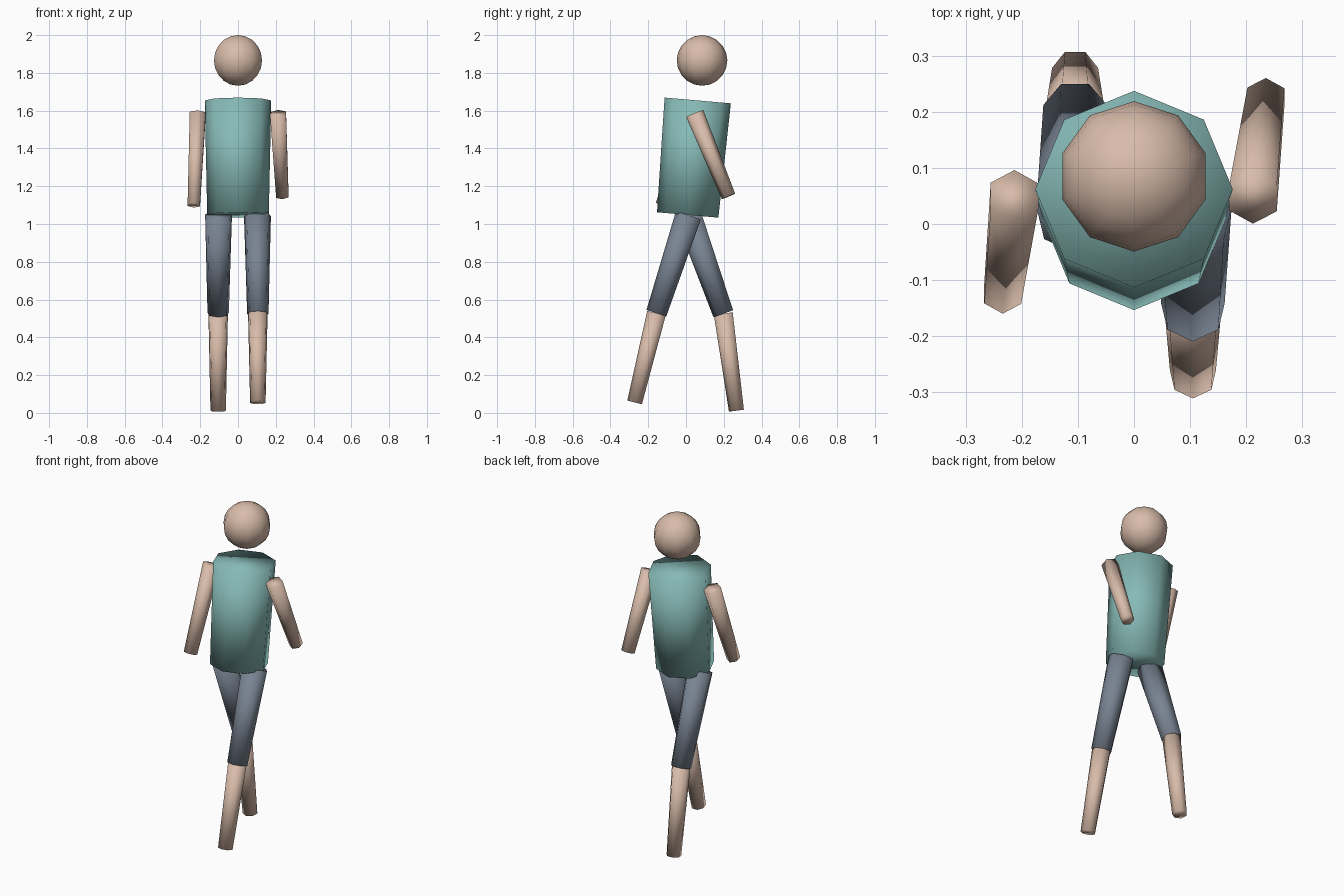
import bpy
import bmesh
from math import pi
from mathutils import Matrix, Vector

default_cube = bpy.data.objects.get("Cube")
if default_cube:
    bpy.data.objects.remove(default_cube, do_unlink=True)


def make_material(name, colour):
    mat = bpy.data.materials.new(name)
    mat.use_nodes = True
    mat.diffuse_color = (*colour, 1)
    mat.node_tree.nodes["Principled BSDF"].inputs["Base Color"].default_value = (*colour, 1)
    return mat


skin = make_material("skin", (0.69, 0.50, 0.40))
shirt = make_material("teal_shirt", (0.24, 0.49, 0.47))
trousers = make_material("slate_trousers", (0.19, 0.23, 0.29))


def add_object(name, bm, mat):
    for face in bm.faces:
        face.smooth = True
    mesh = bpy.data.meshes.new(name)
    bm.to_mesh(mesh)
    bm.free()
    mesh.materials.append(mat)
    obj = bpy.data.objects.new(name, mesh)
    bpy.context.collection.objects.link(obj)
    return obj


def tapered_part(name, top, bottom, top_radius, bottom_radius, sides, mat):
    """Closed tapered cylinder between two points, one corner facing the front."""
    top, bottom = Vector(top), Vector(bottom)
    axis = top - bottom
    up = axis.normalized()
    back = up.cross(Vector((1, 0, 0))).normalized()
    side = back.cross(up)
    frame = Matrix((side, back, up)).transposed().to_4x4()
    frame = Matrix.Translation((top + bottom) / 2) @ frame @ Matrix.Rotation(pi, 4, "Z")
    bm = bmesh.new()
    bmesh.ops.create_cone(bm, cap_ends=True, segments=sides, radius1=bottom_radius,
                          radius2=top_radius, depth=axis.length, matrix=frame)
    return add_object(name, bm, mat)


# Head floating above the body
bm = bmesh.new()
bmesh.ops.create_uvsphere(bm, u_segments=10, v_segments=10, radius=0.134,
                          matrix=Matrix.Translation((0, 0.085, 1.866)))
add_object("head", bm, skin)

# Torso leaning slightly backward
tapered_part("torso", (0, 0.062, 1.654), (0, 0.009, 1.048), 0.176, 0.163, 8, shirt)

# Arms swinging opposite to the legs
tapered_part("left_arm", (0.212, 0.046, 1.585), (0.235, 0.225, 1.146), 0.049, 0.038, 6, skin)
tapered_part("right_arm", (-0.213, 0.05, 1.585), (-0.234, -0.124, 1.1), 0.049, 0.038, 6, skin)

# Legs in mid stride: side sign, hip, knee, ankle
hip = (0.016, 1.045)
strides = {
    "left": (1, (-0.154, 0.527), (-0.27, 0.055)),
    "right": (-1, (0.2, 0.526), (0.269, 0.012)),
}
for label, (sign, knee, ankle) in strides.items():
    x = sign * 0.105
    tapered_part(label + "_thigh", (sign * 0.103, *hip), (x, *knee), 0.073, 0.058, 7, trousers)
    tapered_part(label + "_shin", (x, *knee), (x, *ankle), 0.053, 0.042, 7, skin)
